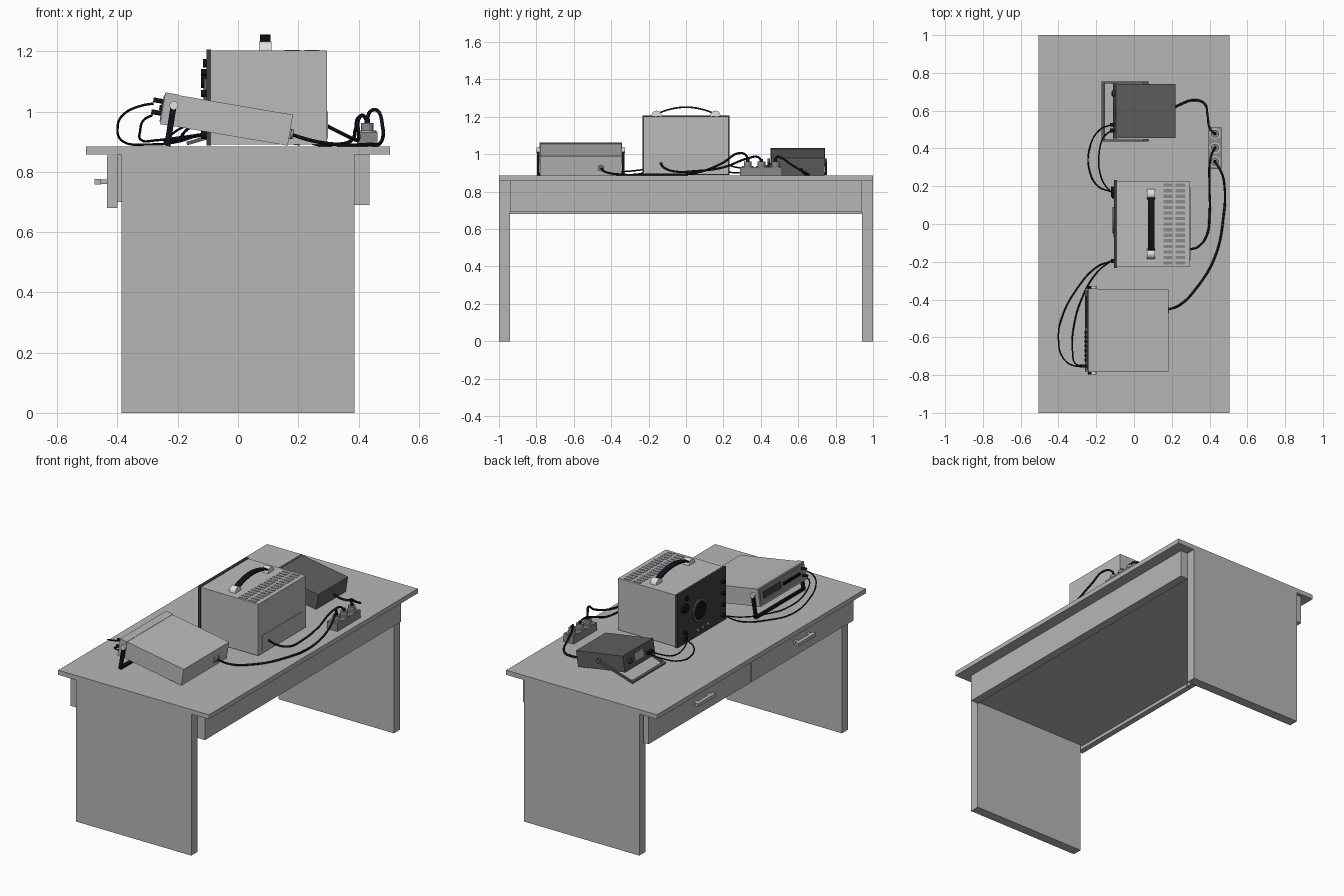
import bpy, bmesh, math
from mathutils import Matrix, Vector

if "Cube" in bpy.data.objects:
    bpy.data.objects.remove(bpy.data.objects["Cube"])


def material(name, r, g, b):
    m = bpy.data.materials.new(name)
    m.use_nodes = True
    m.diffuse_color = (r, g, b, 1)
    m.node_tree.nodes["Principled BSDF"].inputs["Base Color"].default_value = (r, g, b, 1)
    return m


LIGHT = material("light grey", .47, .47, .47)
CASE = material("case grey", .5, .5, .5)
MID = material("mid grey", .25, .25, .25)
DARK = material("dark warm grey", .12, .115, .11)
PANEL = material("charcoal", .05, .05, .05)
BLACK = material("black", .006, .006, .012)
WHITE = material("pale grey", .75, .75, .73)
WORLD = Matrix.Identity(4)


def finish(name, bm, mat, frame=WORLD, smooth=False):
    bmesh.ops.recalc_face_normals(bm, faces=bm.faces)
    mesh = bpy.data.meshes.new(name)
    bm.to_mesh(mesh)
    bm.free()
    mesh.materials.append(mat)
    ob = bpy.data.objects.new(name, mesh)
    bpy.context.collection.objects.link(ob)
    ob.matrix_world = frame
    if smooth:
        bpy.ops.object.select_all(action='DESELECT')
        ob.select_set(True)
        bpy.context.view_layer.objects.active = ob
        bpy.ops.object.shade_smooth_by_angle()
    return ob


def box(name, x, y, z, mat, frame=WORLD):
    bm = bmesh.new()
    size = Matrix.Diagonal((x[1] - x[0], y[1] - y[0], z[1] - z[0], 1))
    mid = Matrix.Translation((sum(x) / 2, sum(y) / 2, sum(z) / 2))
    bmesh.ops.create_cube(bm, size=1, matrix=mid @ size)
    return finish(name, bm, mat, frame)


def rod(name, a, b, r, mat, frame=WORLD, sides=20):
    a, b = Vector(a), Vector(b)
    d = b - a
    bm = bmesh.new()
    m = Matrix.Translation((a + b) / 2) @ d.to_track_quat('Z', 'Y').to_matrix().to_4x4()
    bmesh.ops.create_cone(bm, cap_ends=True, segments=sides, radius1=r, radius2=r,
                          depth=d.length, matrix=m)
    return finish(name, bm, mat, frame, True)


def prism(name, profile, x0, x1, mat, smooth=True):
    # profile of (y, z) points extruded along x
    bm = bmesh.new()
    face = bm.faces.new([bm.verts.new((x0, y, z)) for y, z in profile])
    new = bmesh.ops.extrude_face_region(bm, geom=[face])["geom"]
    bmesh.ops.translate(bm, vec=(x1 - x0, 0, 0),
                        verts=[v for v in new if isinstance(v, bmesh.types.BMVert)])
    return finish(name, bm, mat, WORLD, smooth)


def cable(name, points, r):
    cu = bpy.data.curves.new(name, 'CURVE')
    cu.dimensions = '3D'
    cu.bevel_depth = r
    cu.bevel_resolution = 2
    cu.use_fill_caps = True
    sp = cu.splines.new('BEZIER')
    sp.bezier_points.add(len(points) - 1)
    for p, co in zip(sp.bezier_points, points):
        p.co = co
        p.handle_left_type = p.handle_right_type = 'AUTO'
    cu.materials.append(BLACK)
    ob = bpy.data.objects.new(name, cu)
    bpy.context.collection.objects.link(ob)


def tilted(x, z, degrees):
    return Matrix.Translation((x, 0, z)) @ Matrix.Rotation(math.radians(degrees), 4, 'Y')


# desk
TOP = .885
box("table_top", (-.505, .505), (-1, 1), (.857, TOP), LIGHT)
box("drawer_body", (-.4, .384), (-.94, .94), (.7, .857), LIGHT)
box("back_apron", (.384, .436), (-.94, .94), (.69, .857), LIGHT)
for s, side in ((-1, "front"), (1, "rear")):
    box(side + "_leg_panel", (-.387, .387), sorted((s * .94, s)), (0, .857), LIGHT)
    box(side + "_drawer_front", (-.435, -.4), sorted((s * .004, s * .98)), (.68, .855), LIGHT)
    box(side + "_drawer_handle", (-.477, -.455), (s * .48 - .085, s * .48 + .085), (.758, .777), LIGHT)
    for off in (-.06, .06):
        box(side + "_handle_post", (-.456, -.435), (s * .48 + off - .01, s * .48 + off + .01),
            (.76, .775), LIGHT)

# large instrument
box("instrument_case", (-.09, .295), (-.228, .228), (TOP + .006, 1.203), CASE)
box("instrument_front", (-.105, -.09), (-.232, .232), (TOP + .003, 1.207), PANEL)
box("rear_plate", (.295, .298), (-.19, .19), (.91, 1.0), LIGHT)
for x in (.155, .22):
    for i in range(15):
        y = -.207 + i * .0295
        box("vent_slot", (x, x + .05), (y - .0085, y + .0085), (1.203, 1.205), MID)
rod("screen_rim", (-.105, .02, 1.04), (-.113, .02, 1.04), .07, DARK, sides=32)
rod("screen", (-.113, .02, 1.04), (-.115, .02, 1.04), .055, BLACK, sides=32)
rod("large_knob", (-.105, .17, 1.107), (-.122, .17, 1.107), .028, BLACK)
rod("small_knob", (-.105, .15, 1.16), (-.116, .15, 1.16), .014, BLACK)
for y in (.04, -.01, -.06):
    rod("indicator", (-.105, y, .925), (-.112, y, .925), .009, LIGHT)
for y, z in ((-.195, 1.13), (-.195, 1.06), (-.195, .99), (-.195, .925), (.17, .96), (.17, .92)):
    rod("terminal", (-.105, y, z), (-.122, y, z), .011, BLACK)

# carrying handle
arc = [-.15 + .3 * i / 16 for i in range(17)]
crown = lambda y: 1.222 + .034 * (1 - (y / .15) ** 2)
prism("handle_strap", [(y, crown(y)) for y in arc] + [(y, crown(y) - .009) for y in arc[::-1]],
      .073, .108, BLACK)
for s in (-1, 1):
    dome = [(s * .157 + .028 * math.cos(a), 1.203 + .03 * math.sin(a))
            for a in (math.pi * i / 10 for i in range(11))]
    prism("handle_end", dome, .07, .111, WHITE)

# tilted bench meter
METER = tilted(.165, TOP + .002, 9.7)
box("meter_case", (-.385, 0), (-.78, -.345), (0, .104), CASE, METER)
box("meter_bezel", (-.43, -.385), (-.784, -.341), (-.001, .106), LIGHT, METER)
box("meter_face", (-.433, -.43), (-.772, -.353), (.008, .096), MID, METER)
box("meter_display", (-.436, -.433), (-.55, -.38), (.035, .075), PANEL, METER)
for i in range(7):
    y = -.575 - i * .024
    box("meter_button", (-.441, -.433), (y - .008, y + .008), (.045, .062), BLACK, METER)
for z in (.035, .075):
    rod("meter_plug", (-.433, -.752, z), (-.465, -.752, z), .008, BLACK, METER)
rod("meter_inlet", (0, -.455, .04), (.012, -.455, .04), .016, MID, METER)
box("meter_inlet_plate", (0, .004), (-.48, -.43), (.022, .056), LIGHT, METER)
BAIL = tilted(-.235, TOP, 9)
for y in (-.796, -.341):
    box("meter_bail_side", (-.01, .01), (y, y + .012), (.001, .145), BLACK, BAIL)
    rod("meter_bail_pivot", (0, y - .002, .138), (0, y + .014, .138), .014, WHITE, BAIL)
box("meter_bail_bar", (-.01, .01), (-.796, -.329), (.001, .014), BLACK, BAIL)

# small dark supply
SUPPLY = tilted(.205, TOP + .002, 9)
box("supply_case", (-.31, 0), (.455, .74), (0, .095), DARK, SUPPLY)
box("supply_front", (-.32, -.31), (.452, .743), (-.001, .097), DARK, SUPPLY)
box("supply_display", (-.323, -.32), (.56, .64), (.03, .075), LIGHT, SUPPLY)
rod("supply_knob", (-.32, .69, .05), (-.333, .69, .05), .016, PANEL, SUPPLY)
for y in (.495, .525):
    rod("supply_terminal", (-.32, y, .035), (-.34, y, .035), .01, BLACK, SUPPLY)
STAND = tilted(-.17, TOP + .009, -16.5)
for y in (.437, .743):
    box("supply_bail_side", (0, .25), (y, y + .011), (-.006, .006), DARK, STAND)
    rod("supply_bail_pivot", (.243, y - .001, 0), (.243, y + .012, 0), .013, DARK, STAND)
box("supply_bail_bar", (0, .014), (.437, .754), (-.006, .006), DARK, STAND)

# power strip
box("power_strip", (.395, .463), (.29, .512), (TOP, .932), MID)
for y in (.33, .403, .478):
    rod("outlet_ring", (.429, y, .932), (.429, y, .937), .03, LIGHT)
    rod("power_plug", (.429, y, .937), (.429, y, .962), .021, MID)
    rod("plug_neck", (.429, y, .962), (.429, y, .975), .009, BLACK)

# mains cables
cable("meter_mains_cable", [(.175, -.455, .925), (.24, -.43, .905), (.33, -.34, .891),
      (.43, -.17, .891), (.475, .05, .9), (.48, .19, .95), (.46, .28, 1.005),
      (.435, .32, .995), (.429, .33, .965)], .006)
cable("instrument_mains_cable", [(.297, -.135, .952), (.34, -.12, .93), (.385, -.06, .908),
      (.4, .05, .91), (.4, .2, .93), (.402, .33, .978), (.418, .385, .985), (.429, .403, .965)], .006)
cable("supply_mains_cable", [(.21, .615, .92), (.25, .635, .895), (.31, .655, .891),
      (.37, .64, .9), (.39, .57, .94), (.4, .51, .98), (.418, .485, .985), (.429, .478, .965)], .006)

# test leads
cable("upper_meter_lead", [(-.12, -.195, .925), (-.2, -.23, .9), (-.3, -.34, .891), (-.38, -.49, .9),
      (-.4, -.6, .94), (-.375, -.71, .995), (-.32, -.75, 1.02), (-.28, -.752, 1.027)], .004)
cable("lower_meter_lead", [(-.12, -.195, .925), (-.19, -.25, .915), (-.27, -.38, .905),
      (-.32, -.55, .905), (-.325, -.68, .935), (-.31, -.74, .975), (-.285, -.752, .988)], .004)
cable("outer_supply_lead", [(-.12, .525, .97), (-.18, .5, .95), (-.235, .4, .91), (-.235, .28, .9),
      (-.19, .2, .91), (-.12, .17, .92)], .004)
cable("inner_supply_lead", [(-.12, .495, .97), (-.16, .46, .95), (-.185, .37, .92), (-.18, .27, .93),
      (-.15, .2, .95), (-.12, .17, .96)], .004)
